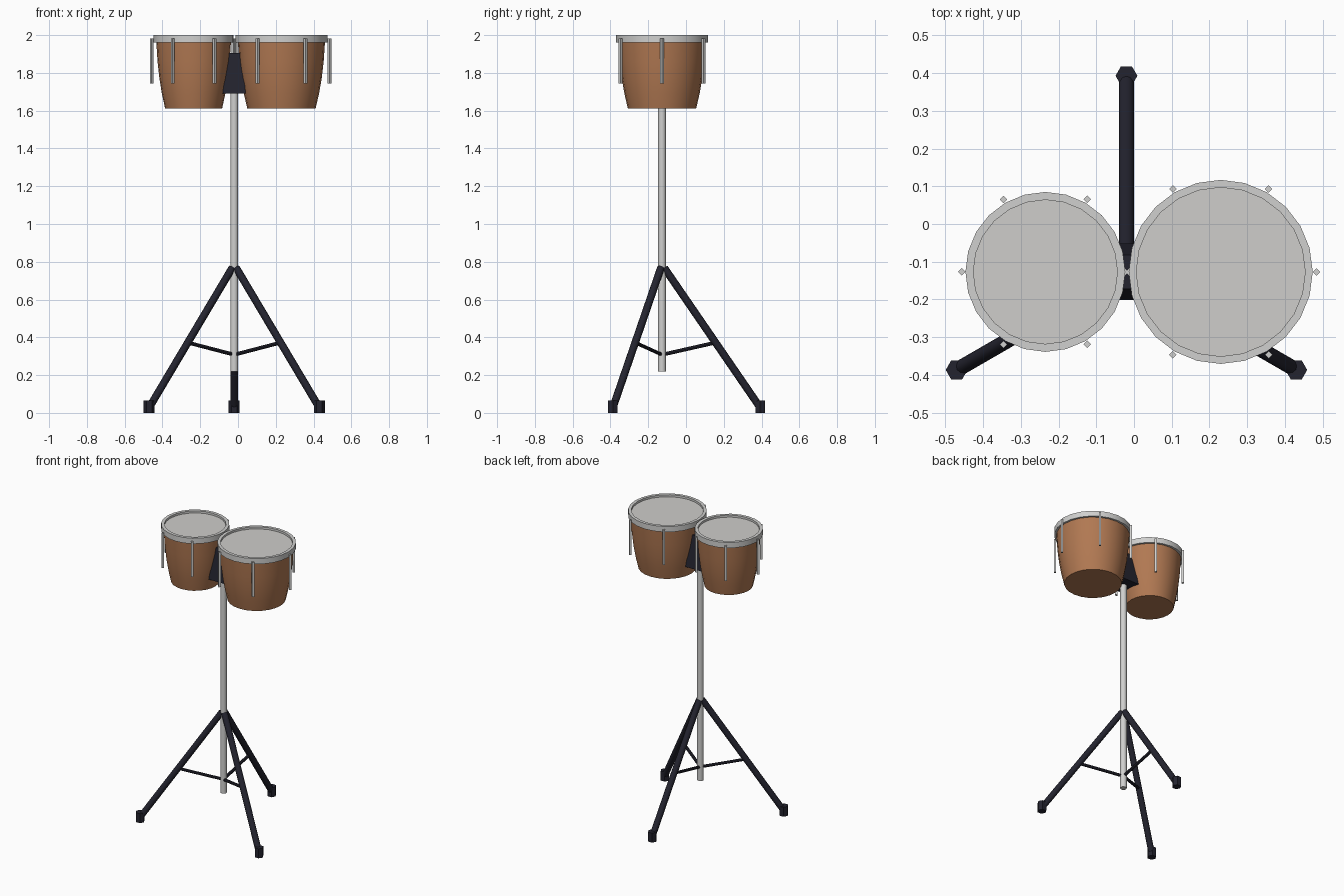
import bpy, bmesh, math
from mathutils import Vector

if "Cube" in bpy.data.objects:
    bpy.data.objects.remove(bpy.data.objects["Cube"])


def material(name, rgb):
    m = bpy.data.materials.new(name)
    m.diffuse_color = (*rgb, 1)
    m.use_nodes = True
    m.node_tree.nodes["Principled BSDF"].inputs["Base Color"].default_value = m.diffuse_color
    return m


BROWN = material("brown wood", (0.44, 0.19, 0.085))
METAL = material("silver metal", (0.63, 0.63, 0.62))
SKIN = material("drum skin", (0.62, 0.61, 0.595))
DARK = material("dark metal", (0.017, 0.017, 0.028))

CX, CY = -0.02, -0.127          # pole axis
AXIS = Vector((CX, CY, 0))


def finish(name, bm, mat, smooth=True):
    bmesh.ops.recalc_face_normals(bm, faces=bm.faces)
    me = bpy.data.meshes.new(name)
    bm.to_mesh(me)
    bm.free()
    me.materials.append(mat)
    ob = bpy.data.objects.new(name, me)
    bpy.context.collection.objects.link(ob)
    if smooth:
        bpy.ops.object.select_all(action='DESELECT')
        ob.select_set(True)
        bpy.context.view_layer.objects.active = ob
        bpy.ops.object.shade_smooth_by_angle(angle=math.radians(35))
    return ob


def lathe(name, profile, mat, x, y, sides=24, closed=False):
    """Revolve (radius, z) points; closed joins the last ring to the first, otherwise ends are capped."""
    bm = bmesh.new()
    rings = []
    for r, z in profile:
        rings.append([bm.verts.new((x + r * math.cos(2 * math.pi * i / sides),
                                    y + r * math.sin(2 * math.pi * i / sides), z))
                      for i in range(sides)])
    pairs = list(zip(rings, rings[1:]))
    if closed:
        pairs.append((rings[-1], rings[0]))
    else:
        bm.faces.new(rings[0][::-1])
        bm.faces.new(rings[-1])
    for a, b in pairs:
        for i in range(sides):
            j = (i + 1) % sides
            bm.faces.new((a[i], a[j], b[j], b[i]))
    return finish(name, bm, mat)


def rod(name, a, b, radius, mat, sides=12):
    """Cylinder between two points."""
    bm = bmesh.new()
    bmesh.ops.create_cone(bm, cap_ends=True, segments=sides, radius1=radius,
                          radius2=radius, depth=(b - a).length)
    bm.transform((b - a).to_track_quat('Z', 'Y').to_matrix().to_4x4())
    bmesh.ops.translate(bm, verts=bm.verts, vec=(a + b) / 2)
    return finish(name, bm, mat)


def drum(size, x, hoop_r, skin_r, top_r, base_r):
    # Rounded shell tapering to the base
    d = top_r - base_r
    shell = [(base_r + d * f, z) for f, z in
             ((0, 1.612), (0.36, 1.69), (0.64, 1.77), (0.85, 1.86), (1, 1.97))]
    lathe(size + "_shell", shell, BROWN, x, CY)
    # Hoop around the rim and the recessed skin
    lathe(size + "_hoop", [(hoop_r, 1.962), (hoop_r, 2.0), (skin_r, 2.0), (skin_r, 1.962)],
          METAL, x, CY, closed=True)
    lathe(size + "_skin", [(skin_r + 0.002, 1.968), (skin_r + 0.002, 1.986)], SKIN, x, CY)
    # Six tuning rods
    for k in range(6):
        t = k * math.pi / 3
        lathe(f"{size}_tuning_rod_{k + 1}", [(0.01, 1.744), (0.01, 1.982)], METAL,
              x + (hoop_r + 0.01) * math.cos(t), CY + (hoop_r + 0.01) * math.sin(t), sides=4)


drum("small_drum", -0.235, 0.212, 0.191, 0.198, 0.151)
drum("large_drum", 0.23, 0.244, 0.224, 0.231, 0.181)

# Pole
lathe("pole", [(0.021, 0.22), (0.021, 1.8)], METAL, CX, CY, sides=16)

# Tapered bracket between the drums
bm = bmesh.new()
bmesh.ops.create_cube(bm, size=2)
for v in bm.verts:
    top = v.co.z > 0
    v.co = (CX + v.co.x * (0.036 if top else 0.061),
            CY + v.co.y * (0.045 if top else 0.075),
            1.905 if top else 1.69)
finish("bracket", bm, DARK, smooth=False)

# Tripod: leg, foot and brace in three directions
for n, deg in enumerate((90, 210, 330), 1):
    t = math.radians(deg)

    def at(r, z):
        return AXIS + Vector((r * math.cos(t), r * math.sin(t), z))

    rod(f"leg_{n}", at(0.012, 0.768), at(0.515, 0.035), 0.02, DARK)
    rod(f"brace_{n}", at(0.0, 0.308), at(0.283, 0.372), 0.01, DARK, 8)
    bm = bmesh.new()
    c = at(0.52, 0.0325)
    bmesh.ops.create_cone(bm, cap_ends=True, segments=6, radius1=0.029,
                          radius2=0.029, depth=0.065)
    # Turn so a corner points along y
    for v in bm.verts:
        v.co = Vector((-v.co.y, v.co.x, v.co.z)) + c
    finish(f"foot_{n}", bm, DARK, smooth=False)
